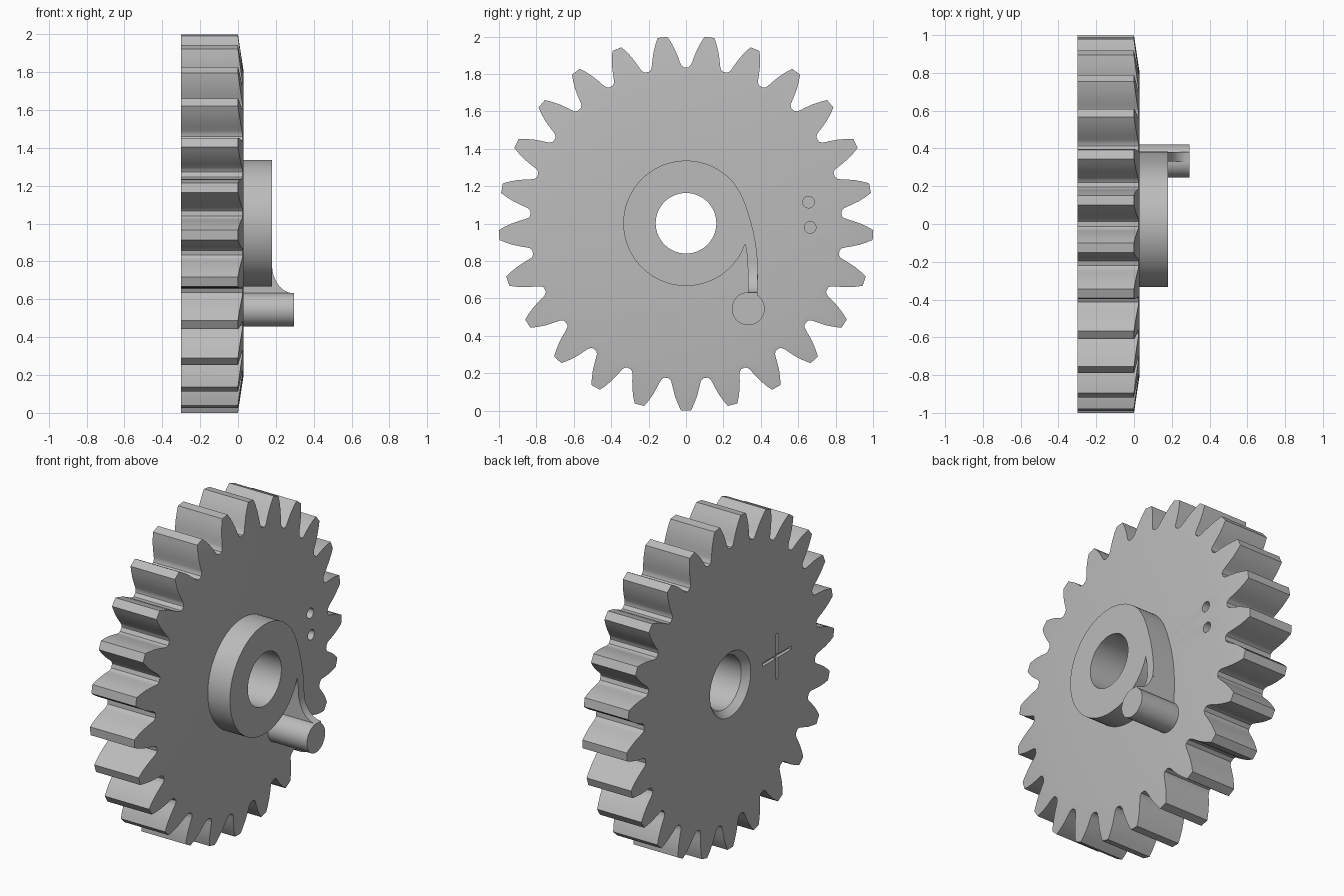
import bpy, bmesh
from math import sin, cos, pi, radians
from mathutils import Matrix

cube = bpy.data.objects.get("Cube")
if cube:
    bpy.data.objects.remove(cube)

AXIS_Z = 1.002          # height of the axle line, which runs along x
TEETH = 25
BACK, FACE, HUB, PIN = -0.3, 0.03, 0.18, 0.295
BORE = 0.162

grey = bpy.data.materials.new("plain grey")
grey.use_nodes = True
grey.diffuse_color = (0.5, 0.5, 0.5, 1)
grey.node_tree.nodes["Principled BSDF"].inputs["Base Color"].default_value = (0.5, 0.5, 0.5, 1)


def make(name, bm):
    bmesh.ops.recalc_face_normals(bm, faces=bm.faces[:])
    me = bpy.data.meshes.new(name)
    bm.to_mesh(me)
    bm.free()
    me.materials.append(grey)
    ob = bpy.data.objects.new(name, me)
    ob.location.z = AXIS_Z
    bpy.context.collection.objects.link(ob)
    return ob


def prism(name, points, offset):
    """Extrude a closed outline of 3D points by an offset vector."""
    bm = bmesh.new()
    face = bm.faces.new([bm.verts.new(p) for p in points])
    ext = bmesh.ops.extrude_face_region(bm, geom=[face])["geom"]
    moved = [v for v in ext if isinstance(v, bmesh.types.BMVert)]
    bmesh.ops.translate(bm, verts=moved, vec=offset)
    return make(name, bm)


def rod(name, r, y, z, x0, x1, sides=48):
    ring = [(x0, y + r * cos(2 * pi * i / sides), z + r * sin(2 * pi * i / sides))
            for i in range(sides)]
    return prism(name, ring, (x1 - x0, 0, 0))


def activate(ob):
    bpy.ops.object.select_all(action='DESELECT')
    ob.select_set(True)
    bpy.context.view_layer.objects.active = ob


def cut(ob, cutter):
    cutter.hide_render = True
    mod = ob.modifiers.new("cut", 'BOOLEAN')
    mod.operation, mod.solver, mod.object = 'DIFFERENCE', 'EXACT', cutter
    activate(ob)
    bpy.ops.object.modifier_apply(modifier=mod.name)
    bpy.data.objects.remove(cutter)


def smooth(ob):
    activate(ob)
    bpy.ops.object.shade_smooth_by_angle(angle=radians(28))


# Gear wheel: tooth outline as (radius, angle), closed into a ring by loops
flank = [(0.834, 0.092), (0.845, 0.081), (0.86, 0.076), (0.89, 0.069),
         (0.93, 0.058), (0.97, 0.042), (1.002, 0.026)]
tooth = [(r, -w / r) for r, w in flank] + [(r, w / r) for r, w in reversed(flank)]
outline = [(r, a - pi / 2 + 2 * pi * k / TEETH) for k in range(TEETH) for r, a in tooth]


def bevel_x(r):
    """Front of each tooth slopes back towards its tip."""
    return FACE - 0.15 * (r - 0.8)


bm = bmesh.new()
loops = [[(BACK, r) for r, a in outline],
         [(bevel_x(r), r) for r, a in outline]]
for x, r in ((FACE, 0.8), (FACE, BORE), (BACK + 0.04, BORE), (BACK, BORE + 0.035)):
    loops.append([(x, r)] * len(outline))
rings = [[bm.verts.new((x, r * cos(a), r * sin(a))) for (x, r), (_, a) in zip(loop, outline)]
         for loop in loops]
n = len(outline)
for j, ring in enumerate(rings):
    nxt = rings[(j + 1) % len(rings)]
    for i in range(n):
        k = (i + 1) % n
        bm.faces.new((ring[i], ring[k], nxt[k], nxt[i]))
gear = make("gear_wheel", bm)

# Two small blind holes in the front face
for y, z in ((0.655, 0.113), (0.664, -0.022)):
    cut(gear, rod("hole_cutter", 0.031, y, z, FACE - 0.08, FACE + 0.05, 24))

# Cross-shaped groove in the back face
L, W = 0.14, 0.01
corner = [(L, -W), (L, W), (W, W)]
cross = []
for q in range(4):
    turn = Matrix.Rotation(q * pi / 2, 2)
    for p in corner:
        u, v = turn[0][0] * p[0] + turn[0][1] * p[1], turn[1][0] * p[0] + turn[1][1] * p[1]
        cross.append((BACK - 0.05, u - 0.45, v))
cut(gear, prism("cross_cutter", cross, (0.07, 0, 0)))
smooth(gear)

# Hub with a curved arm sweeping down to the pin
start, end, steps = 0.7, 2 * pi - 0.335, 72
hub_line = [(0.335 * cos(start + (end - start) * i / steps),
             0.335 * sin(start + (end - start) * i / steps)) for i in range(steps + 1)]
hub_line += [(0.325, -0.16), (0.331, -0.25), (0.331, -0.44), (0.376, -0.44), (0.381, -0.36),
             (0.385, -0.27), (0.382, -0.19), (0.374, -0.115), (0.36, -0.04),
             (0.342, 0.025), (0.32, 0.095), (0.294, 0.158)]
hub = prism("hub_and_arm", [(FACE, y, z) for y, z in hub_line], (HUB - FACE, 0, 0))
cut(hub, rod("bore_cutter", BORE, 0, 0, FACE - 0.1, HUB + 0.1, 96))
smooth(hub)

# Concave ramp joining the arm to the top of the pin
rise, drop, top = PIN - HUB, 0.15, -0.22
ramp = [(PIN - rise * cos(i * pi / 24), 0.331, top - drop * sin(i * pi / 24)) for i in range(13)]
ramp += [(PIN, 0.331, -0.44), (HUB, 0.331, -0.44)]
smooth(prism("arm_ramp", ramp, (0, 0.05, 0)))

# Drive pin
smooth(rod("drive_pin", 0.088, 0.333, -0.457, FACE, PIN))
